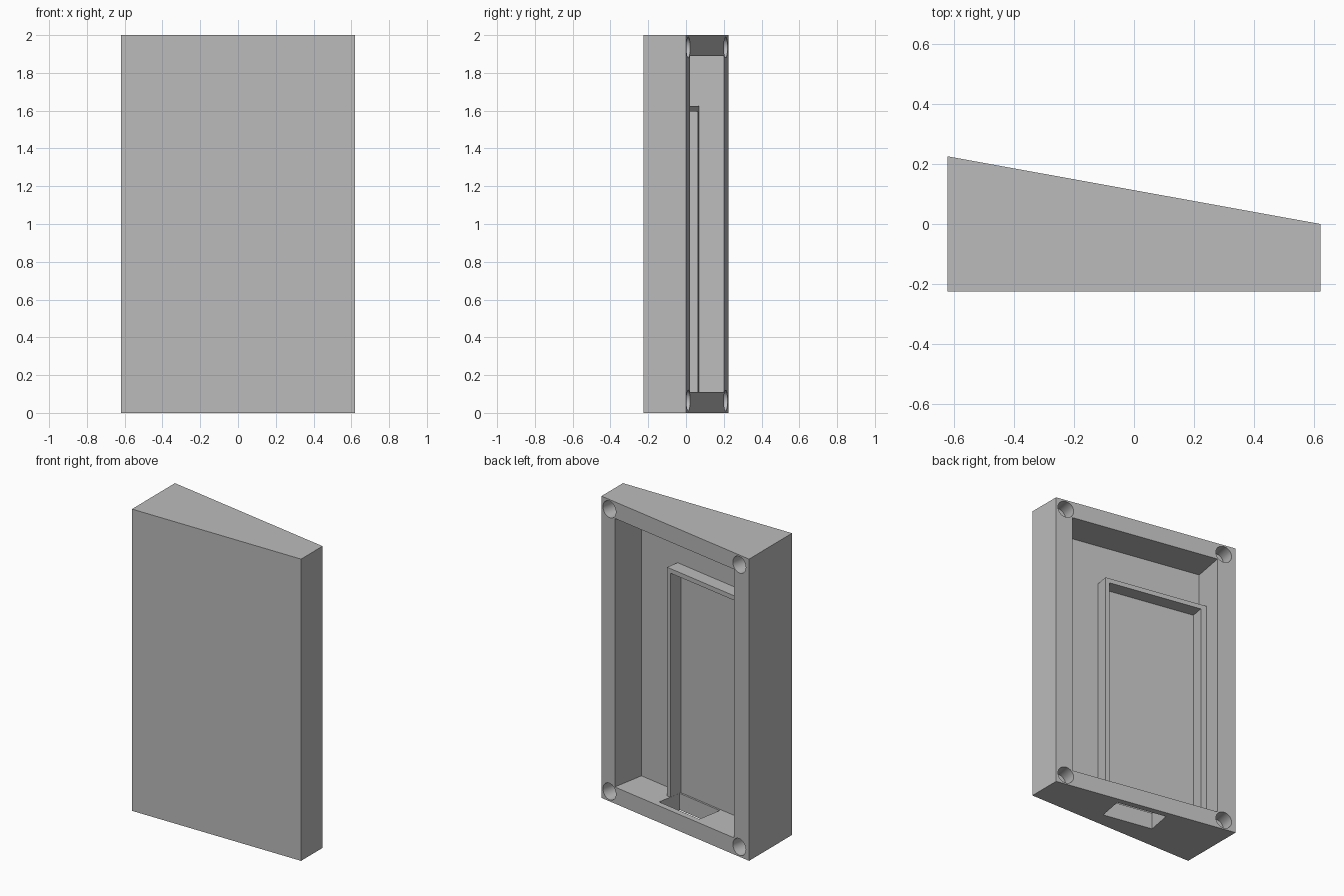
import bpy, bmesh, math
from mathutils import Matrix, Vector

if "Cube" in bpy.data.objects:
    bpy.data.objects.remove(bpy.data.objects["Cube"], do_unlink=True)

HALF_W, FRONT, THIN, THICK, HEIGHT = 0.62, -0.225, 0.0, 0.225, 2.0
RIM = 0.11
CAVITY_U = (-0.503, 0.516)      # cavity extent along the sloped back
FLOOR, FRAME_TOP = -0.225, -0.135   # depths measured from the sloped back

# Working frame lying on the sloped back: u along it, w outwards, z up
slope = math.atan2(THICK - THIN, 2 * HALF_W)
TILT = Matrix.Translation((0, (THICK + THIN) / 2, 0)) @ Matrix.Rotation(-slope, 4, "Z")

grey = bpy.data.materials.new("light_grey")
grey.use_nodes = True
colour = (0.5, 0.5, 0.5, 1)
grey.diffuse_color = colour
grey.node_tree.nodes["Principled BSDF"].inputs["Base Color"].default_value = colour


def make_object(name, bm):
    bmesh.ops.recalc_face_normals(bm, faces=bm.faces)
    mesh = bpy.data.meshes.new(name)
    bm.to_mesh(mesh)
    bm.free()
    mesh.materials.append(grey)
    obj = bpy.data.objects.new(name, mesh)
    bpy.context.collection.objects.link(obj)
    return obj


def add_box(bm, u, w, z):
    size = Vector((u[1] - u[0], w[1] - w[0], z[1] - z[0]))
    mid = Vector((sum(u), sum(w), sum(z))) / 2
    bmesh.ops.create_cube(bm, size=1,
                          matrix=TILT @ Matrix.Translation(mid) @ Matrix.Diagonal(size).to_4x4())


def box_cutter(name, u, w, z):
    bm = bmesh.new()
    add_box(bm, u, w, z)
    return make_object(name, bm)


def hole_cutter(name, u, z, radius=0.055, depth=0.1):
    bm = bmesh.new()
    place = TILT @ Matrix.Translation((u, 0, z)) @ Matrix.Rotation(math.pi / 2, 4, "X")
    bmesh.ops.create_cone(bm, cap_ends=True, segments=32, radius1=radius, radius2=radius,
                          depth=2 * depth, matrix=place)
    return make_object(name, bm)


# Wedge-shaped housing
bm = bmesh.new()
outline = [(-HALF_W, FRONT), (HALF_W, FRONT), (HALF_W, THIN), (-HALF_W, THICK)]
base = bm.faces.new([bm.verts.new((x, y, 0)) for x, y in outline])
top = bmesh.ops.extrude_face_region(bm, geom=[base])["geom"]
bmesh.ops.translate(bm, vec=(0, 0, HEIGHT),
                    verts=[v for v in top if isinstance(v, bmesh.types.BMVert)])
housing = make_object("housing", bm)

# Cavity, cable slot through the bottom, and four corner screw holes
cutters = [
    box_cutter("cavity_cutter", CAVITY_U, (FLOOR, 0.1), (RIM, HEIGHT - RIM)),
    box_cutter("slot_cutter", (-0.165, 0.178), (-0.213, -0.04), (-0.1, RIM + 0.05)),
]
for u in (-0.547, 0.562):
    for z in (0.065, HEIGHT - 0.065):
        cutters.append(hole_cutter("screw_hole_cutter", u, z))

for cutter in cutters:
    cutter.hide_render = True
    mod = housing.modifiers.new(cutter.name, "BOOLEAN")
    mod.operation = "DIFFERENCE"
    mod.solver = "EXACT"
    mod.object = cutter

# Bake the cuts and discard the cutters
bpy.context.view_layer.update()
graph = bpy.context.evaluated_depsgraph_get()
cut_mesh = bpy.data.meshes.new_from_object(housing.evaluated_get(graph))
housing.modifiers.clear()
housing.data = cut_mesh
cut_mesh.materials.clear()
cut_mesh.materials.append(grey)
for poly in cut_mesh.polygons:
    poly.material_index = 0
for cutter in cutters:
    bpy.data.objects.remove(cutter, do_unlink=True)

# Raised holder frame on the cavity floor: two legs and a top bar
SINK = 0.004
LEFT, RIGHT = (0.179, 0.207), (CAVITY_U[0] - SINK, -0.463)
depth = (FLOOR - SINK, FRAME_TOP)
for name, u, z in [("holder_left_leg", LEFT, (RIM - SINK, 1.595)),
                   ("holder_right_leg", RIGHT, (RIM - SINK, 1.595)),
                   ("holder_top_bar", (RIGHT[0], LEFT[1]), (1.595, 1.625))]:
    bm = bmesh.new()
    add_box(bm, u, depth, z)
    make_object(name, bm)

# Smooth the screw hole walls, keep every other edge sharp
bpy.ops.object.select_all(action="DESELECT")
housing.select_set(True)
bpy.context.view_layer.objects.active = housing
bpy.ops.object.shade_smooth_by_angle(angle=math.radians(30))
